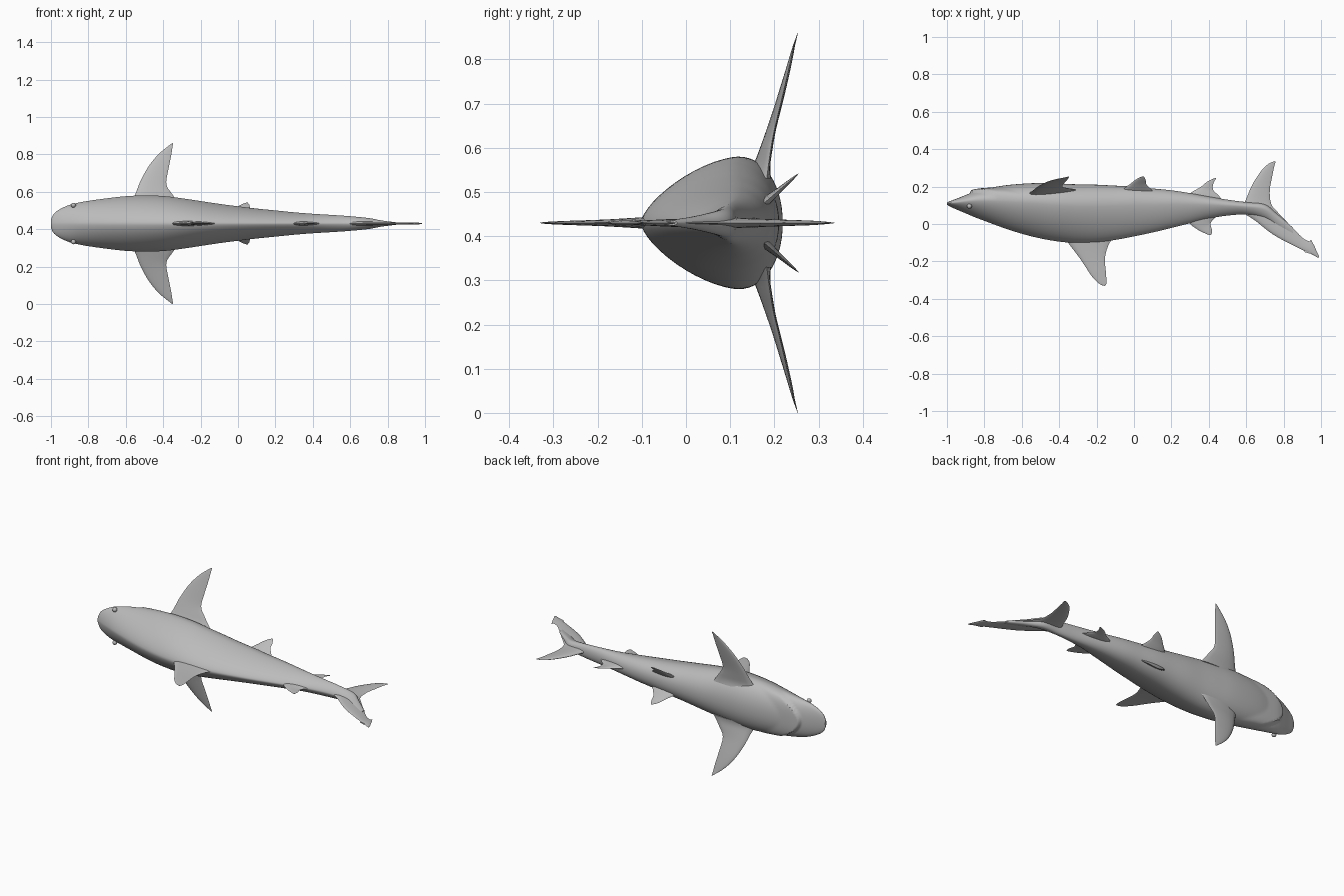
import bpy, math
from mathutils import Vector

if "Cube" in bpy.data.objects:
    bpy.data.objects.remove(bpy.data.objects["Cube"])

ZC = 0.43  # height of the body's plane of symmetry

skin = bpy.data.materials.new("grey_skin")
skin.diffuse_color = (0.5, 0.5, 0.5, 1)
skin.use_nodes = True
skin.node_tree.nodes["Principled BSDF"].inputs["Base Color"].default_value = skin.diffuse_color


def spline(pts, steps):
    """Smooth curve through points of any dimension."""
    pts = [Vector(p) for p in pts]
    pad = [2 * pts[0] - pts[1]] + pts + [2 * pts[-1] - pts[-2]]
    out = []
    for i in range(1, len(pad) - 2):
        a, b, c, d = pad[i - 1:i + 3]
        for k in range(steps):
            t = k / steps
            out.append(0.5 * (2 * b + (c - a) * t + (2 * a - 5 * b + 4 * c - d) * t * t
                              + (3 * b - a - 3 * c + d) * t ** 3))
    return out + [pts[-1]]


def loft(name, rings):
    """Skin closed rings of equal length and cap both ends."""
    n = len(rings[0])
    verts = [v for r in rings for v in r]
    faces = [(k * n + i, k * n + (i + 1) % n, (k + 1) * n + (i + 1) % n, (k + 1) * n + i)
             for k in range(len(rings) - 1) for i in range(n)]
    faces += [tuple(reversed(range(n))), tuple(range(len(verts) - n, len(verts)))]
    me = bpy.data.meshes.new(name)
    me.from_pydata(verts, [], faces)
    # outward faces
    import bmesh
    bm = bmesh.new()
    bm.from_mesh(me)
    bmesh.ops.recalc_face_normals(bm, faces=bm.faces)
    bm.to_mesh(me)
    bm.free()
    ob = bpy.data.objects.new(name, me)
    bpy.context.collection.objects.link(ob)
    finish(ob)
    return ob


def finish(ob):
    ob.data.materials.append(skin)
    bpy.ops.object.select_all(action='DESELECT')
    ob.select_set(True)
    bpy.context.view_layer.objects.active = ob
    bpy.ops.object.shade_smooth_by_angle(angle=math.radians(40))


def fin(name, lead, trail, thick, place, base=1.0):
    """Lens-section fin between a leading and a trailing edge."""
    L, T = spline(lead, 6), spline(trail, 6)
    rings = []
    for k, (a, b) in enumerate(zip(L, T)):
        h = thick * (b - a).length * (1 + (base - 1) * max(0, 1 - k / 5) ** 2)
        ring = []
        for i in range(16):
            t = 2 * math.pi * i / 16
            s = 0.5 - 0.5 * math.cos(t)
            p = a.lerp(b, s)
            off = h * math.sin(t) * (1.25 - 0.7 * s)
            ring.append(place(p[0], p[1], off))
        rings.append(ring)
    return loft(name, rings)


# Body: x, back y, belly y, half width
stations = [
    (-1, .103, .115, .022), (-.985, .094, .122, .052), (-.95, .078, .135, .078),
    (-.9, .057, .155, .1), (-.85, .036, .174, .112), (-.8, .017, .187, .121),
    (-.7, -.02, .205, .135), (-.6, -.052, .215, .146), (-.5, -.077, .219, .15),
    (-.4, -.094, .216, .147), (-.3, -.102, .212, .135), (-.2, -.099, .21, .12),
    (-.1, -.085, .205, .105), (0, -.066, .2, .092), (.1, -.045, .19, .08),
    (.2, -.021, .18, .07), (.3, .004, .165, .06), (.4, .029, .147, .052),
    (.5, .045, .13, .046), (.6, .05, .117, .039), (.7, .03, .105, .029),
    (.77, -.015, .05, .016), (.85, -.06, -.02, .006)]
rings = []
for x, top, bot, w in spline(stations, 10):
    mid = top + (bot - top) * 0.66
    ring = []
    for i in range(56):
        t = 2 * math.pi * i / 56
        c, s = math.cos(t), math.sin(t)
        e = 2 / 2.1 if s > 0 else 2 / 1.55
        z = w * math.copysign(abs(c) ** e, c)
        v = abs(s) ** e
        y = mid + (bot - mid) * v if s > 0 else mid - (mid - top) * v
        # lower jaw steps out behind a curved mouth line
        back = x - (-.878 + .085 * (z / .1) ** 2)
        if s > 0 and back > 0:
            y += .016 * min(1, v * 2.5) * min(1, back / .008) * max(0, 1 - back / .12)
        ring.append((x, y, ZC + z))
    rings.append(ring)
loft("body", rings)


# Fins lying in the plane of symmetry
def flat(x, y, o):
    return (x, y, ZC + o)


fin("dorsal_fin",
    [(-.38, -.06), (-.345, -.11), (-.285, -.19), (-.225, -.28), (-.185, -.32), (-.158, -.331)],
    [(-.1, -.06), (-.135, -.11), (-.155, -.18), (-.15, -.26), (-.147, -.31), (-.152, -.329)],
    .06, flat)
fin("second_dorsal_fin",
    [(.27, .04), (.3, 0), (.345, -.033), (.385, -.052), (.405, -.06)],
    [(.47, .06), (.435, .035), (.41, .005), (.417, -.033), (.415, -.056)],
    .07, flat)
fin("anal_fin",
    [(.27, .14), (.305, .168), (.355, .197), (.39, .225), (.43, .245)],
    [(.48, .12), (.45, .155), (.424, .18), (.423, .213), (.44, .246)],
    .07, flat)
fin("tail_upper_lobe",
    [(.58, .06), (.645, .02), (.745, -.057), (.87, -.124), (.955, -.165), (.985, -.181)],
    [(.69, .16), (.735, .1), (.8, .03), (.9, -.073), (.952, -.103), (.99, -.172)],
    .09, flat)
fin("tail_tip_notch",
    [(.91, -.15), (.925, -.115), (.938, -.097), (.944, -.085)],
    [(.985, -.17), (.968, -.125), (.955, -.1), (.948, -.085)],
    .05, flat)
fin("tail_lower_lobe",
    [(.57, .07), (.6, .135), (.635, .215), (.685, .29), (.72, .322), (.75, .336)],
    [(.77, .04), (.733, .11), (.726, .18), (.738, .25), (.748, .3), (.757, .333)],
    .085, flat)

# Paired fins and eyes
for side, sg in (("left", 1), ("right", -1)):
    def pectoral(x, lat, o):
        y = .166 + .3 * (lat - .14) + .12 * (x + .55) * max(0, 1 - (lat - .1) / .3)
        return (x, y + o, ZC + sg * lat)

    fin(side + "_pectoral_fin",
        [(-.58, .1), (-.55, .155), (-.52, .23), (-.475, .31), (-.42, .375), (-.355, .428)],
        [(-.31, .1), (-.35, .155), (-.383, .21), (-.372, .29), (-.358, .36), (-.347, .43)],
        .07, pectoral, 1.5)

    def pelvic(x, d, o):
        return (x, .165 + .76 * d - .65 * o, ZC + sg * (.035 + .65 * d + .76 * o))

    fin(side + "_pelvic_fin",
        [(-.07, 0), (-.05, .035), (-.02, .065), (.015, .1), (.045, .118)],
        [(.11, 0), (.085, .035), (.065, .065), (.062, .095), (.052, .118)],
        .07, pelvic)

    bpy.ops.mesh.primitive_uv_sphere_add(segments=20, ring_count=12, radius=.013,
                                         location=(-.88, .095, ZC + sg * .098))
    eye = bpy.context.object
    eye.name = side + "_eye"
    finish(eye)
